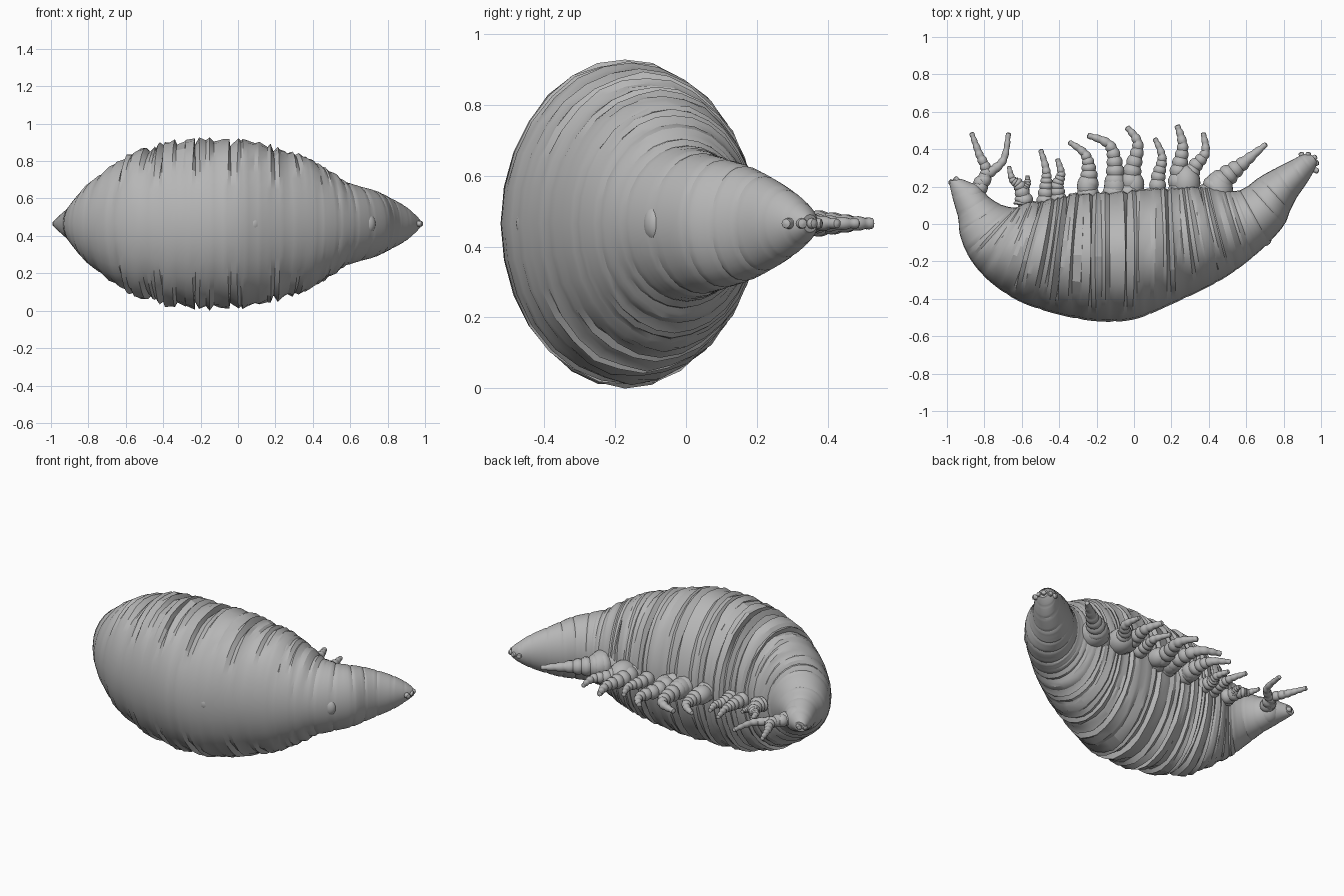
import bpy, bmesh, math, random
from mathutils import Vector

random.seed(7)
if "Cube" in bpy.data.objects:
    bpy.data.objects.remove(bpy.data.objects["Cube"])

MID = 0.465  # height of the symmetry plane
grey = bpy.data.materials.new("Shell grey")
grey.use_nodes = True
grey.diffuse_color = (0.47, 0.47, 0.47, 1)
grey.node_tree.nodes["Principled BSDF"].inputs["Base Color"].default_value = (0.47, 0.47, 0.47, 1)


def spline(pts, t):
    """Smooth curve through tuples of any size, t from 0 to 1."""
    f = t * (len(pts) - 1)
    i = min(int(f), len(pts) - 2)
    f -= i
    a, b, c, d = (pts[max(0, min(len(pts) - 1, i + k))] for k in (-1, 0, 1, 2))
    return [0.5 * (2 * q + (r - p) * f + (2 * p - 5 * q + 4 * r - s) * f ** 2
                   + (3 * q - p - 3 * r + s) * f ** 3) for p, q, r, s in zip(a, b, c, d)]


def finish(name, bm, angle=35):
    bmesh.ops.recalc_face_normals(bm, faces=bm.faces)
    mesh = bpy.data.meshes.new(name)
    bm.to_mesh(mesh)
    bm.free()
    mesh.materials.append(grey)
    obj = bpy.data.objects.new(name, mesh)
    bpy.context.collection.objects.link(obj)
    bpy.ops.object.select_all(action="DESELECT")
    obj.select_set(True)
    bpy.context.view_layer.objects.active = obj
    bpy.ops.object.shade_smooth_by_angle(angle=math.radians(angle))


def loft(name, rings, angle=35):
    bm = bmesh.new()
    loops = [[bm.verts.new(p) for p in ring] for ring in rings]
    n = len(loops[0])
    for a, b in zip(loops, loops[1:]):
        for i in range(n):
            bm.faces.new((a[i], a[(i + 1) % n], b[(i + 1) % n], b[i]))
    bm.faces.new(loops[0])
    bm.faces.new(loops[-1])
    finish(name, bm, angle)


def limb(name, path, r0, r1, joints=10, steps=50):
    """Ringed, tapering tube lying in the symmetry plane."""
    rings = []
    for k in range(steps + 1):
        t = k / steps
        x, y = spline(path, t)
        p, q = spline(path, max(0, t - 0.01)), spline(path, min(1, t + 0.01))
        side = Vector((p[1] - q[1], q[0] - p[0], 0)).normalized()
        r = r1 + (r0 - r1) * (1 - t) ** 1.3
        r *= 0.9 + 0.18 * abs(math.sin(math.pi * joints * t))
        if k == steps:
            r *= 0.3
        rings.append([Vector((x, y, MID)) + r * (math.cos(a) * side + math.sin(a) * Vector((0, 0, 1)))
                      for a in (math.tau * i / 12 for i in range(12))])
    loft(name, rings)


def blob(name, x, y, rx, ry, rz):
    bm = bmesh.new()
    bmesh.ops.create_uvsphere(bm, u_segments=20, v_segments=12, radius=1)
    for v in bm.verts:
        v.co = (x + v.co.x * rx, y + v.co.y * ry, MID + v.co.z * rz)
    finish(name, bm)


# Body stations: front x, front y, back x, back y, half height
stations = [
    (-.99, .23, -.92, .24, .03), (-.97, .14, -.83, .20, .07), (-.94, .03, -.77, .14, .11),
    (-.93, -.06, -.70, .10, .15), (-.88, -.18, -.63, .09, .23), (-.78, -.30, -.57, .12, .31),
    (-.62, -.41, -.48, .13, .39), (-.42, -.48, -.35, .165, .445), (-.20, -.52, -.20, .175, .465),
    (0, -.51, 0, .19, .46), (.20, -.43, .18, .20, .425), (.40, -.335, .30, .205, .37),
    (.52, -.265, .40, .20, .31), (.62, -.19, .50, .18, .235), (.71, -.11, .56, .18, .205),
    (.80, -.01, .61, .205, .185), (.835, .07, .67, .25, .165), (.87, .14, .76, .30, .135),
    (.925, .22, .85, .345, .095), (.965, .29, .90, .37, .055), (.98, .33, .95, .37, .025)]

# Pleated body: angular folds deepen towards the sides and fade at both ends
COUNT, SIDES = 170, 28
rings = []
for k in range(COUNT + 1):
    t = k / COUNT
    fx, fy, bx, by, h = spline(stations, t)
    centre = Vector(((fx + bx) / 2, (fy + by) / 2, MID))
    half = Vector(((fx - bx) / 2, (fy - by) / 2, 0))
    belly = max(0, min(1, (t - 0.16) * 8, (0.68 - t) * 8))
    depth = (0.008 + 0.075 * belly) * random.random() * (k % 2)
    groove = 0.03 if k % 8 == 0 else 0
    shift = random.uniform(-0.016, 0.016) * belly
    ring = []
    for i in range(SIDES):
        a = math.tau * i / SIDES
        c, s = math.cos(a), math.sin(a)
        flank = min(1, s * s + max(0, -c) * 0.6)
        crease = random.uniform(0, 0.028) * belly * flank
        fold = 1 - depth * flank - crease - groove * (0.35 + 0.65 * abs(s))
        ring.append(centre + half * c * fold + Vector((shift * s * s, 0, h * s * fold)))
    rings.append(ring)
loft("pleated_body", rings, 22)

# Shallow round studs on the front of the shell
blob("tail_stud", .69, -.085, .045, .035, .055)
blob("middle_stud", -.12, -.48, .045, .04, .055)
blob("middle_stud_small", .08, -.44, .045, .04, .05)

# Legs along the back: path, root radius, tip radius
legs = [
    ([(-.85, .15), (-.79, .27), (-.83, .38), (-.87, .49)], .045, .012),
    ([(-.86, .15), (-.80, .25), (-.70, .34), (-.67, .49)], .045, .012),
    ([(-.57, .08), (-.61, .20), (-.65, .24), (-.67, .31)], .05, .01),
    ([(-.60, .10), (-.59, .18), (-.57, .22), (-.57, .26)], .045, .01),
    ([(-.48, .08), (-.47, .20), (-.47, .29), (-.50, .40)], .05, .012),
    ([(-.40, .10), (-.41, .20), (-.39, .27), (-.41, .35)], .05, .012),
    ([(-.25, .10), (-.24, .26), (-.26, .37), (-.35, .44)], .065, .012),
    ([(-.11, .10), (-.10, .28), (-.13, .42), (-.25, .475)], .07, .014),
    ([(-.03, .10), (-.01, .28), (.02, .43), (-.04, .52)], .07, .014),
    ([(.12, .10), (.13, .25), (.15, .36), (.11, .46)], .055, .012),
    ([(.24, .10), (.24, .28), (.26, .42), (.23, .53)], .07, .014),
    ([(.29, .12), (.31, .28), (.38, .38), (.37, .49)], .065, .012),
    ([(.38, .10), (.47, .23), (.59, .33), (.71, .43)], .10, .012)]
for n, (path, r0, r1) in enumerate(legs):
    limb(f"leg_{n + 1}", path, r0, r1)

# Bulging hips under the larger legs
for n, (x, y, r) in enumerate([(-.25, .20, .055), (-.10, .20, .06), (0, .21, .055),
                               (.13, .20, .04), (.28, .22, .075), (.45, .18, .08)]):
    blob(f"hip_{n + 1}", x, y, r, r * 1.3, r)

# Head lobe and its small feelers
blob("head_lobe", -.87, .14, .075, .08, .08)
for n, (dx, dy) in enumerate([(-.08, .07), (-.05, .09), (.03, .06)]):
    limb(f"feeler_{n + 1}", [(-.91, .16), (-.91 + dx * .6, .16 + dy * .7), (-.91 + dx, .16 + dy)], .03, .012, 3, 12)

# Stubby claws at the tail tip
for n, (x, y) in enumerate([(.89, .385), (.935, .385), (.975, .365), (.988, .33), (.988, .28)]):
    limb(f"tail_claw_{n + 1}", [(.92, .31), ((.92 + x) / 2, (.31 + y) / 2), (x, y)], .028, .012, 3, 12)
